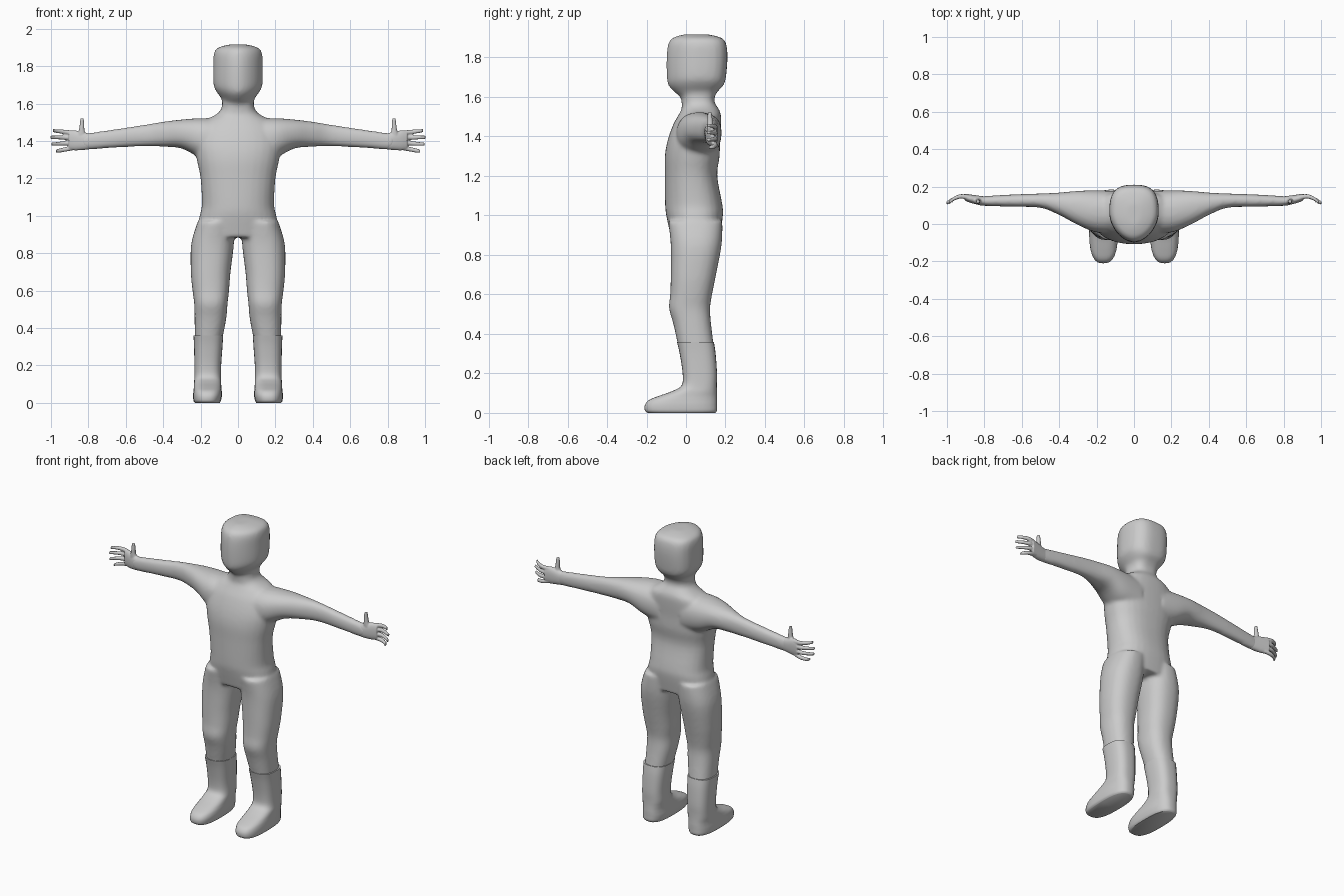
import bpy, bmesh, math


def spline(rows, steps=4):
    """Smoothly interpolate section rows (Catmull-Rom)."""
    pts = [rows[0]] + list(rows) + [rows[-1]]
    out = []
    for a, b, c, d in zip(pts, pts[1:], pts[2:], pts[3:]):
        for s in range(steps):
            t = s / steps
            out.append([0.5 * (2 * q + (r - p) * t + (2 * p - 5 * q + 4 * r - w) * t * t
                               + (3 * q - p - 3 * r + w) * t ** 3)
                        for p, q, r, w in zip(a, b, c, d)])
    return out + [list(rows[-1])]


def loft(bm, axis, rows, p_front=2.3, p_back=2.3, side=1, n=32):
    """Skin superellipse sections (t, u0, u1, v0, v1) along z (u,v = x,y) or x (u,v = y,z)."""
    rings = []
    for t, u0, u1, v0, v1 in spline(rows):
        ring = []
        for i in range(n):
            a = 2 * math.pi * i / n
            c, s = math.cos(a), math.sin(a)
            p = p_front if s < 0 else p_back
            r = (abs(c) ** p + abs(s) ** p) ** (-1 / p)
            u = (u0 + u1) / 2 + (u1 - u0) / 2 * c * r
            v = (v0 + v1) / 2 + (v1 - v0) / 2 * s * r
            x, y, z = (u, v, t) if axis == 'z' else (t, u, v)
            ring.append(bm.verts.new((x * side, y, z)))
        rings.append(ring)
    for a, b in zip(rings, rings[1:]):
        for i in range(n):
            j = (i + 1) % n
            bm.faces.new((a[i], a[j], b[j], b[i]))
    bm.faces.new(rings[0][::-1])
    bm.faces.new(rings[-1])


def centred(rows):
    return [(z, -w, w, y0, y1) for z, w, y0, y1 in rows]


def finish(bm, name, voxel=0, smooth=0):
    bmesh.ops.recalc_face_normals(bm, faces=bm.faces)
    me = bpy.data.meshes.new(name)
    bm.to_mesh(me)
    bm.free()
    ob = bpy.data.objects.new(name, me)
    bpy.context.collection.objects.link(ob)
    if voxel:
        m = ob.modifiers.new("fuse", 'REMESH')
        m.mode, m.voxel_size, m.use_smooth_shade = 'VOXEL', voxel, True
        m = ob.modifiers.new("soften", 'SMOOTH')
        m.factor, m.iterations = 0.5, smooth
    else:
        bpy.context.view_layer.objects.active = ob
        ob.select_set(True)
        bpy.ops.object.shade_smooth_by_angle(angle=math.radians(50))
        ob.select_set(False)
    return ob


# Body: torso, head, arms and legs fused into one skin
torso = centred([
    (.885, .225, -.075, .17), (1.0, .205, -.10, .187), (1.06, .193, -.106, .183),
    (1.2, .20, -.107, .158), (1.3, .22, -.107, .17), (1.38, .23, -.093, .172),
    (1.46, .215, -.065, .177), (1.51, .175, -.037, .177), (1.54, .12, -.022, .165),
    (1.57, .09, -.022, .146), (1.61, .084, -.025, .14)])
head = centred([
    (1.57, .085, -.02, .143), (1.60, .083, -.03, .145), (1.63, .09, -.065, .162),
    (1.66, .112, -.09, .19), (1.70, .13, -.098, .202), (1.80, .132, -.099, .21),
    (1.87, .128, -.09, .203), (1.90, .105, -.065, .178), (1.917, .04, -.01, .11)])
arm = [
    (.08, -.05, .175, 1.28, 1.52), (.2, -.045, .18, 1.31, 1.522), (.3, -.005, .177, 1.36, 1.515),
    (.4, .048, .168, 1.37, 1.503), (.5, .087, .163, 1.372, 1.487), (.65, .092, .158, 1.365, 1.464),
    (.8, .097, .149, 1.354, 1.443), (.83, .098, .149, 1.36, 1.44)]
leg = [
    (.97, .02, .215, -.09, .185), (.85, .022, .25, -.077, .18), (.7, .04, .252, -.077, .152),
    (.6, .048, .243, -.08, .132), (.53, .056, .234, -.086, .122), (.45, .063, .232, -.064, .127),
    (.33, .086, .231, -.038, .142)]
bm = bmesh.new()
loft(bm, 'z', torso, 2.2, 2.5)
loft(bm, 'z', head, 1.75, 3.0)
for s in (1, -1):
    loft(bm, 'x', arm, side=s)
    loft(bm, 'z', leg, 2.4, 2.4, side=s)
finish(bm, "body", 0.01, 9)

# Hands: palm, thumb and four fingers
palm = [(.79, .10, .146, 1.357, 1.44), (.82, .10, .15, 1.353, 1.445),
        (.87, .112, .157, 1.35, 1.457), (.905, .125, .162, 1.354, 1.455)]
thumb = [(1.42, .805, .865, .107, .14), (1.455, .82, .852, .107, .137),
         (1.49, .822, .846, .108, .134), (1.522, .826, .843, .11, .13)]
fingers = [(1.443, 1.456, .99), (1.418, 1.42, 1.003), (1.39, 1.383, .997), (1.364, 1.345, .975)]
for s, name in ((1, "left_hand"), (-1, "right_hand")):
    bm = bmesh.new()
    loft(bm, 'x', palm, side=s)
    loft(bm, 'z', thumb, side=s, n=16)
    for z0, z1, tip in fingers:
        path = ((.88, .14, .013), (.925, .148, .012), (.965, .134, .0105), (tip, .112, .009))
        loft(bm, 'x', [(x, y - r, y + r, z - r, z + r) for x, y, r in path
                       for z in [z0 + (z1 - z0) * (x - .88) / (tip - .88)]], side=s, n=12)
    finish(bm, name, 0.004, 4)

# Boots with a rounded sole edge
boot = [
    (0, .098, .23, -.195, .148), (.012, .091, .238, -.208, .157), (.04, .086, .24, -.208, .158),
    (.065, .087, .238, -.188, .158), (.085, .089, .236, -.14, .157), (.11, .09, .235, -.07, .156),
    (.14, .09, .233, -.022, .156), (.2, .09, .233, -.017, .157), (.3, .083, .235, -.032, .15),
    (.36, .079, .238, -.046, .141)]
for s, name in ((1, "left_boot"), (-1, "right_boot")):
    bm = bmesh.new()
    loft(bm, 'z', boot, 2.8, 2.8, side=s)
    finish(bm, name)
